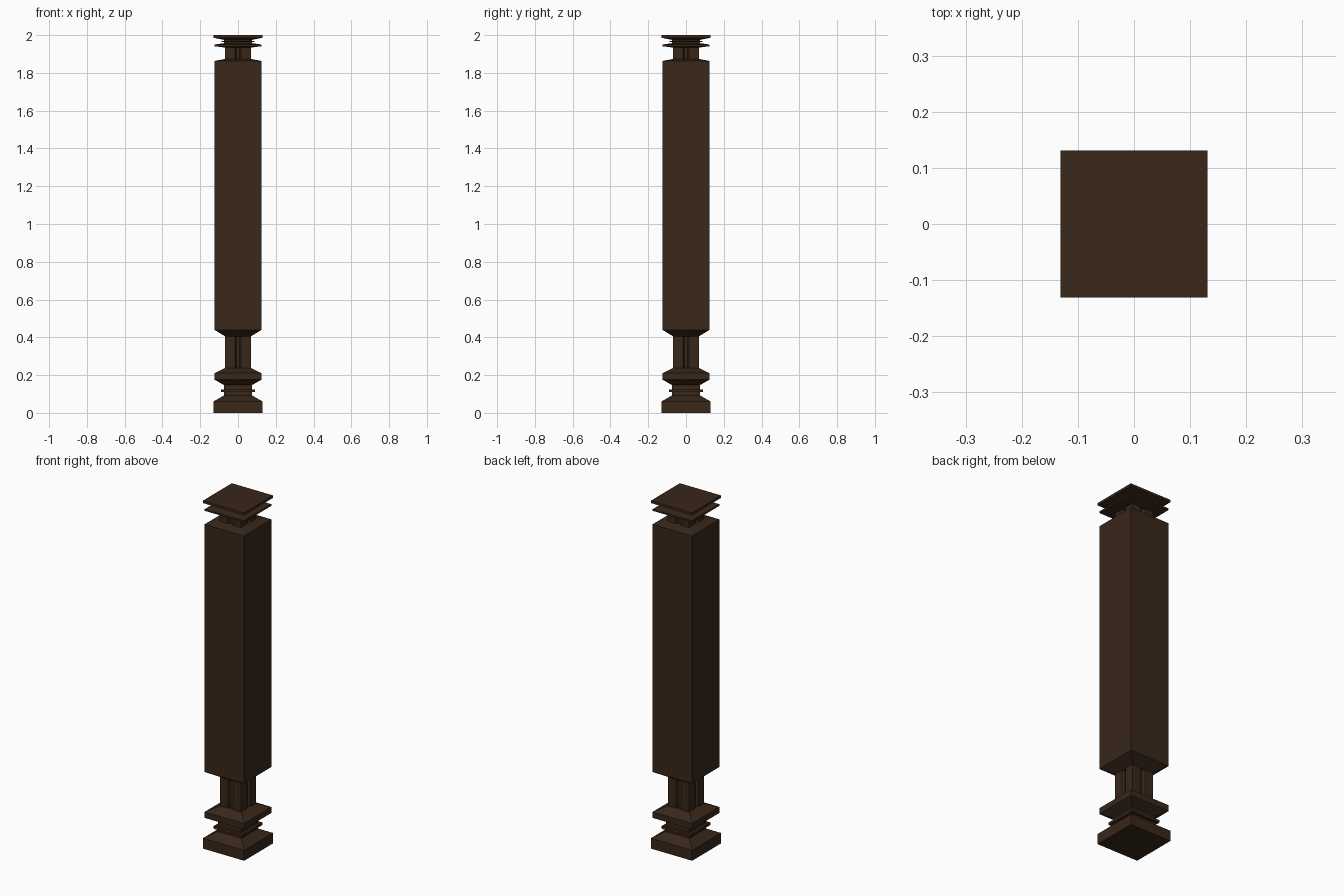
import bpy, bmesh

if "Cube" in bpy.data.objects:
    bpy.data.objects.remove(bpy.data.objects["Cube"])

wood = bpy.data.materials.new("dark_wood")
wood.diffuse_color = (0.04, 0.02, 0.01, 1)
wood.use_nodes = True
wood.node_tree.nodes["Principled BSDF"].inputs["Base Color"].default_value = wood.diffuse_color


def loft(name, sections):
    """Stack (outline, z) sections into one closed solid."""
    bm = bmesh.new()
    rings = [[bm.verts.new((x, y, z)) for x, y in pts] for pts, z in sections]
    n = len(rings[0])
    for a, b in zip(rings, rings[1:]):
        for i in range(n):
            j = (i + 1) % n
            bm.faces.new((a[i], a[j], b[j], b[i]))
    bm.faces.new(rings[0][::-1])
    bm.faces.new(rings[-1])
    bmesh.ops.recalc_face_normals(bm, faces=bm.faces)
    me = bpy.data.meshes.new(name)
    bm.to_mesh(me)
    bm.free()
    me.materials.append(wood)
    ob = bpy.data.objects.new(name, me)
    bpy.context.collection.objects.link(ob)


def square(r):
    return [(-r, -r), (r, -r), (r, r), (-r, r)]


def square_stack(name, profile):
    loft(name, [(square(r), z) for r, z in profile])


def fluted_neck(name, z0, z1, r=0.068, w=0.015, inner=0.009, depth=0.015):
    # square outline with one groove in the middle of each side
    side = [(-r, -r), (-w, -r), (-inner, -r + depth), (inner, -r + depth), (w, -r)]
    pts = []
    for _ in range(4):
        pts += side
        side = [(-y, x) for x, y in side]
    loft(name, [(pts, z0), (pts, z1)])


# stepped foot with collar
square_stack("foot", [
    (0.131, 0), (0.131, 0.06), (0.075, 0.092), (0.075, 0.11), (0.091, 0.11),
    (0.091, 0.125), (0.075, 0.125), (0.075, 0.148), (0.125, 0.176),
    (0.125, 0.21), (0.068, 0.238)])

# grooved necks below and above the shaft
fluted_neck("lower_neck", 0.238, 0.405)
fluted_neck("upper_neck", 1.874, 1.934)

# main shaft
square_stack("shaft", [(0.068, 0.405), (0.125, 0.44), (0.125, 1.863), (0.068, 1.874)])

# cap with two plates
square_stack("cap", [
    (0.068, 1.934), (0.125, 1.941), (0.125, 1.95), (0.075, 1.957),
    (0.075, 1.963), (0.088, 1.963), (0.088, 1.969), (0.075, 1.969),
    (0.075, 1.975), (0.131, 1.986), (0.131, 2.0)])
